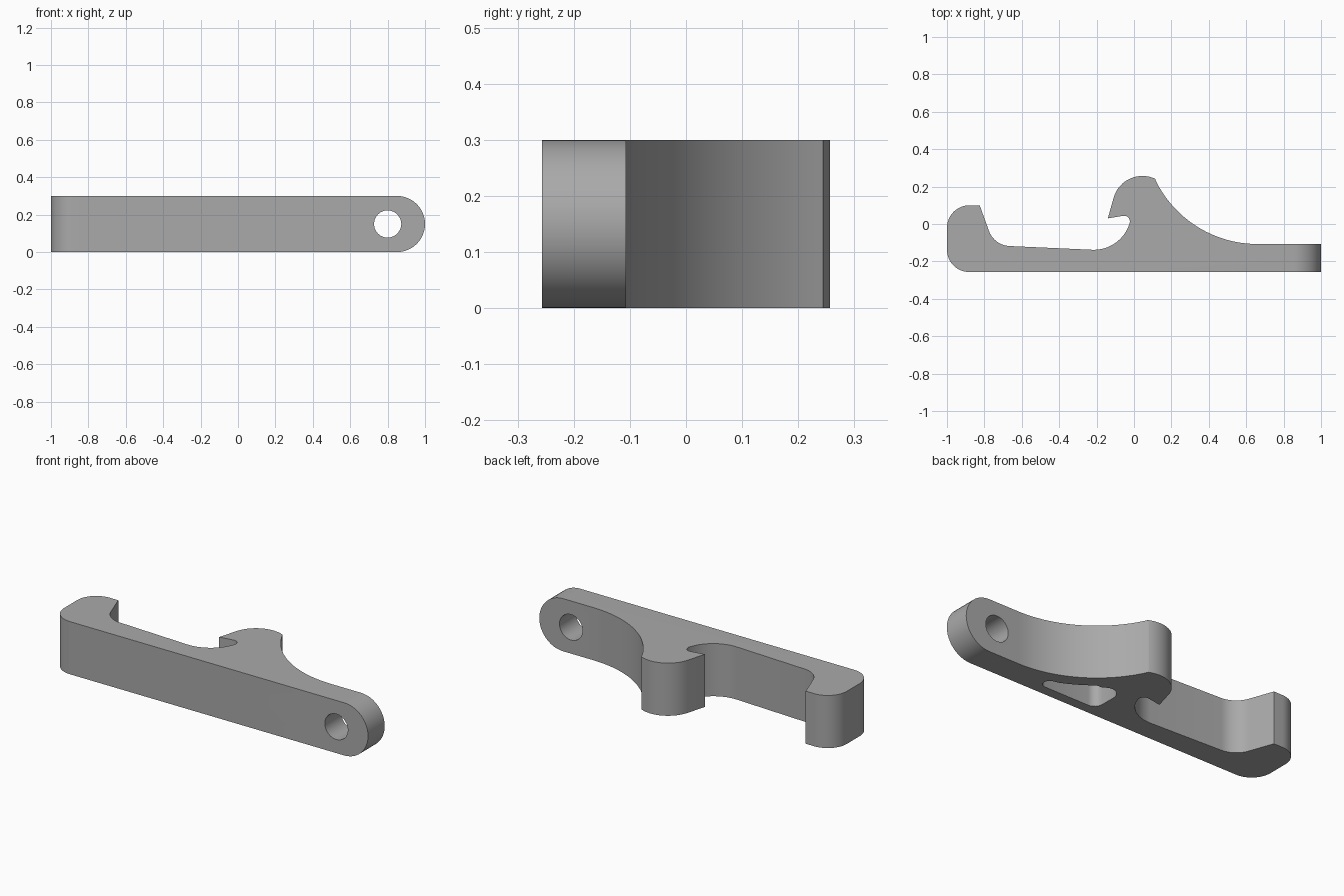
import bpy, bmesh
from math import cos, sin, radians
from mathutils import Matrix

cube = bpy.data.objects.get("Cube")
if cube:
    bpy.data.objects.remove(cube, do_unlink=True)

grey = bpy.data.materials.new("plain grey")
grey.use_nodes = True
GREY = (0.4, 0.4, 0.4, 1)
grey.diffuse_color = GREY
grey.node_tree.nodes["Principled BSDF"].inputs["Base Color"].default_value = GREY


def arc(cx, cy, r, start, end, steps=12):
    angles = [radians(start + (end - start) * i / steps) for i in range(steps + 1)]
    return [(cx + r * cos(a), cy + r * sin(a)) for a in angles]


def prism(name, outline, low, high, upright=False):
    """Extrude an outline along z, or along y when it is drawn in x and z."""
    bm = bmesh.new()
    bottom = [bm.verts.new((x, y, low)) for x, y in outline]
    top = [bm.verts.new((x, y, high)) for x, y in outline]
    bm.faces.new(bottom[::-1])
    bm.faces.new(top)
    for i in range(len(outline)):
        bm.faces.new((bottom[i - 1], bottom[i], top[i], top[i - 1]))
    if upright:
        bm.transform(Matrix.Rotation(radians(90), 4, "X"))
    bmesh.ops.recalc_face_normals(bm, faces=bm.faces)
    mesh = bpy.data.meshes.new(name)
    bm.to_mesh(mesh)
    bm.free()
    mesh.materials.append(grey)
    obj = bpy.data.objects.new(name, mesh)
    bpy.context.collection.objects.link(obj)
    return obj


def cut(target, cutter):
    cutter.hide_render = True
    mod = target.modifiers.new(cutter.name, "BOOLEAN")
    mod.operation, mod.solver, mod.object = "DIFFERENCE", "EXACT", cutter
    bpy.context.view_layer.update()
    bpy.context.view_layer.objects.active = target
    bpy.ops.object.modifier_apply(modifier=mod.name)
    bpy.data.objects.remove(cutter, do_unlink=True)


# Lever body: arm, sloping flank, hook, throat and end stop
outline = [(1.05, -0.257), (1.05, -0.107)]
outline += arc(0.66, 0.499, 0.606, 270, 204.8, 24)        # concave flank
outline += arc(0.045, 0.097, 0.16, 65, 163, 16)           # hook crown
outline += [(-0.14, 0.03)]                                # hook tip
outline += arc(-0.053, 0.013, 0.031, 100, -10, 10)        # throat relief
outline += arc(-0.215, 0.062, 0.2, -19, -92, 16)          # throat
outline += arc(-0.66, 0.005, 0.123, 268, 198, 12)         # stop fillet
outline += [(-0.825, 0.1)]
outline += arc(-0.88, -0.02, 0.12, 90, 180)               # stop corners
outline += arc(-0.88, -0.137, 0.12, 180, 270)
lever = prism("lever_body", outline, 0, 0.3)

# Rounded arm end
end = [(0.85, -0.1), (1.2, -0.1), (1.2, 0.4), (0.85, 0.4)]
end += arc(0.85, 0.15, 0.15, 90, -90, 24)
cut(lever, prism("end_cutter", end, -0.5, 0.5, True))

# Pivot hole
cut(lever, prism("hole_cutter", arc(0.8, 0.15, 0.073, 0, 345, 23), -0.5, 0.5, True))

# Blind wedge pocket in the underside
pocket = arc(0.13, -0.15, 0.05, 180, 270, 6) + arc(0.41, -0.165, 0.035, 270, 430, 8)
pocket += arc(0.66, 0.499, 0.68, 246, 230, 8) + arc(0.14, -0.06, 0.06, 40, 180, 8)
cut(lever, prism("pocket_cutter", pocket, -0.1, 0.2))

# Smooth curved walls, crisp edges
lever.select_set(True)
bpy.context.view_layer.objects.active = lever
bpy.ops.object.shade_smooth_by_angle(angle=radians(25))
